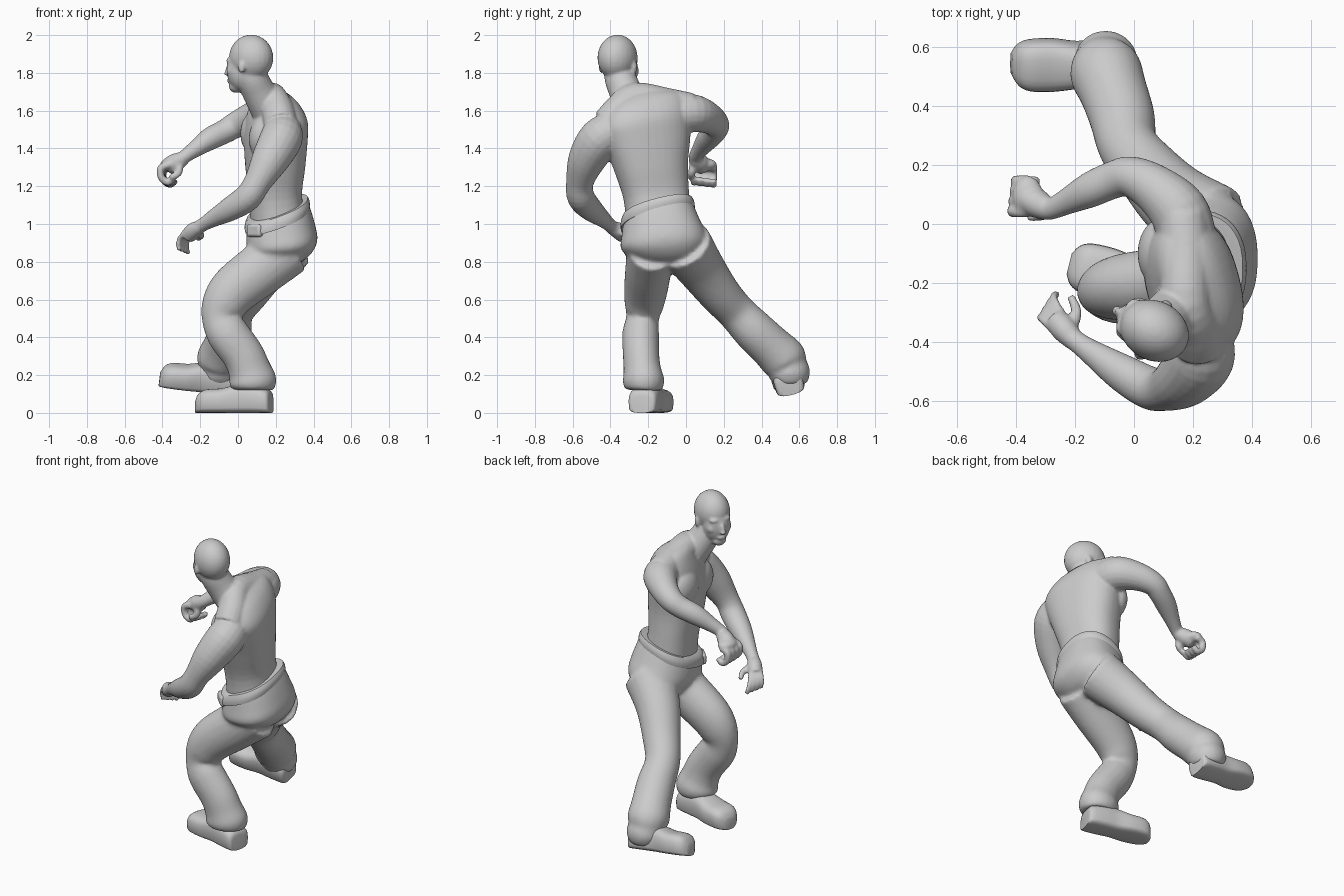
import bpy, bmesh
from math import cos, sin, pi, copysign
from mathutils import Vector, Matrix

if "Cube" in bpy.data.objects:
    bpy.data.objects.remove(bpy.data.objects["Cube"], do_unlink=True)

grey = bpy.data.materials.new("plain_grey")
grey.use_nodes = True
grey.diffuse_color = (0.6, 0.6, 0.6, 1)
grey.node_tree.nodes["Principled BSDF"].inputs["Base Color"].default_value = (0.6, 0.6, 0.6, 1)


def loft(bm, rings):
    """Skin a list of point rings into a closed solid."""
    rows = [[bm.verts.new(p) for p in ring] for ring in rings]
    n = len(rows[0])
    for a, b in zip(rows, rows[1:]):
        for i in range(n):
            bm.faces.new((a[i], a[(i + 1) % n], b[(i + 1) % n], b[i]))
    bm.faces.new(rows[0][::-1])
    bm.faces.new(rows[-1])


def spline(rows, steps=4):
    """Catmull-Rom interpolation of equal-length number rows."""
    pts = [Vector(r) for r in rows]
    pts = [pts[0]] + pts + [pts[-1]]
    out = []
    for a, b, c, d in zip(pts, pts[1:], pts[2:], pts[3:]):
        for k in range(steps):
            t = k / steps
            out.append(0.5 * (2 * b + (c - a) * t + (2 * a - 5 * b + 4 * c - d) * t * t
                              + (3 * b - a - 3 * c + d) * t ** 3))
    return out + [pts[-1]]


def tube(bm, rows, n=20, wide=1):
    """Limb through (x, y, z, radius) rows; wide scales it sideways."""
    path = spline(rows)
    side, rings = Vector((0.3, 1, 0.2)), []
    for i, p in enumerate(path):
        t = (path[min(i + 1, len(path) - 1)].xyz - path[max(i - 1, 0)].xyz).normalized()
        side = (side - t * side.dot(t)).normalized()
        up = t.cross(side)
        rings.append([p.xyz + p.w * (side * wide * cos(a) + up * sin(a))
                      for a in (2 * pi * k / n for k in range(n))])
    loft(bm, rings)


def ellipse(x, y, z, hx, hy, tilt_x=0, tilt_y=0, yaw=0, n=40, power=0.85):
    ring = []
    for k in range(n):
        c, s = cos(2 * pi * k / n), sin(2 * pi * k / n)
        ex, ey = hx * copysign(abs(c) ** power, c), hy * copysign(abs(s) ** power, s)
        dx, dy = ex * cos(yaw) - ey * sin(yaw), ex * sin(yaw) + ey * cos(yaw)
        ring.append(Vector((x + dx, y + dy, z + tilt_x * dx + tilt_y * dy)))
    return ring


def trunk(bm, rows):
    """Body through (x, y, z, half x, half y, tilt x, tilt y, yaw) rows."""
    loft(bm, [ellipse(*r) for r in spline(rows)])


def ball(bm, centre, radii, basis=Matrix()):
    m = Matrix.Translation(centre) @ basis @ Matrix.Diagonal((*radii, 1))
    bmesh.ops.create_uvsphere(bm, u_segments=24, v_segments=16, radius=1, matrix=m)


def finish(bm, name, voxel=0, iterations=4):
    bmesh.ops.recalc_face_normals(bm, faces=bm.faces)
    mesh = bpy.data.meshes.new(name)
    bm.to_mesh(mesh)
    bm.free()
    mesh.materials.append(grey)
    ob = bpy.data.objects.new(name, mesh)
    bpy.context.collection.objects.link(ob)
    bpy.context.view_layer.objects.active = ob
    for o in bpy.context.selected_objects:
        o.select_set(False)
    ob.select_set(True)
    if voxel:
        fuse = ob.modifiers.new("fuse", 'REMESH')
        fuse.mode, fuse.voxel_size, fuse.use_smooth_shade = 'VOXEL', voxel, True
        soft = ob.modifiers.new("soften", 'SMOOTH')
        soft.factor, soft.iterations = 0.5, iterations
    bpy.ops.object.shade_smooth_by_angle(angle=0.8)
    return ob


# Bare upper body: torso, chest and shoulder muscles
bm = bmesh.new()
trunk(bm, [(.21, -.145, 1.0, .14, .17, .3, .25, .2), (.198, -.157, 1.15, .136, .172, .1, .15, .22),
           (.197, -.185, 1.3, .152, .195, 0, .1, .24), (.2, -.205, 1.45, .158, .23, 0, .1, .26),
           (.207, -.215, 1.56, .148, .238, 0, .2, .26), (.2, -.22, 1.65, .108, .197, 0, .24, .26),
           (.178, -.25, 1.7, .065, .1, 0, .2, .2)])
for x, y, z in ((.095, -.1, 1.48), (.14, -.31, 1.45)):
    ball(bm, (x, y, z), (.083, .12, .12))
tube(bm, [(.225, -.41, 1.53, .09), (.21, -.35, 1.6, .088), (.175, -.27, 1.665, .085),
          (.175, -.1, 1.635, .085), (.165, .02, 1.61, .085)])

# Neck
tube(bm, [(.17, -.28, 1.6, .1), (.11, -.32, 1.7, .088), (.075, -.35, 1.78, .083), (.06, -.36, 1.86, .07)])

# Head, built in its own frame: x forward, y sideways, z up
fwd = Vector((-.88, .47, 0))
turn = Matrix((fwd, (-fwd.y, fwd.x, 0), (0, 0, 1))).transposed().to_4x4()
origin = Vector((.065, -.36, 1.86))


def head_ball(f, s, u, radii):
    ball(bm, origin + (turn @ Vector((f, s, u))), radii, turn)


head_ball(-.005, 0, .02, (.122, .102, .122))
head_ball(.052, 0, -.045, (.079, .083, .112))
head_ball(.083, 0, -.132, (.04, .044, .034))
head_ball(.128, 0, -.045, (.02, .014, .034))
head_ball(.14, 0, -.064, (.016, .019, .013))
head_ball(.115, 0, -.102, (.021, .03, .014))
for s in (-1, 1):
    head_ball(.095, s * .032, .006, (.028, .036, .016))
    head_ball(.086, s * .05, -.05, (.028, .028, .028))
    head_ball(.1, s * .034, -.02, (.022, .022, .014))
    head_ball(0, s * .1, -.03, (.02, .013, .032))

# Lowered arm and open hand
tube(bm, [(.235, -.38, 1.5, .1), (.228, -.455, 1.45, .113), (.17, -.525, 1.34, .1), (.103, -.562, 1.22, .073),
          (.05, -.555, 1.14, .073), (-.04, -.505, 1.08, .064), (-.13, -.445, 1.03, .046),
          (-.18, -.41, 1.0, .037), (-.22, -.38, .975, .036)])
tube(bm, [(-.2, -.4, .985, .034), (-.235, -.36, .965, .044), (-.265, -.325, .935, .041)])
tube(bm, [(-.215, -.36, .96, .021), (-.195, -.3, .94, .019), (-.215, -.245, .92, .014)], 10)
for k in range(4):
    o = Vector((-.01, -.016, .004)) * (k - 0.7)
    knuckles = [(-.255, -.315, .945, .017), (-.276, -.28, .915, .014),
                (-.282, -.262, .88, .0135), (-.273, -.255, .845, .013)]
    tube(bm, [(x + o.x * f, y + o.y * f, z + o.z * f, r)
              for (x, y, z, r), f in zip(knuckles, (1, 1.3, 1.5, 1.6))], 10)

# Raised arm and fist
tube(bm, [(.18, -.04, 1.58, .1), (.15, .045, 1.585, .1), (.07, .12, 1.56, .083), (-.01, .16, 1.525, .07),
          (-.07, .15, 1.49, .064), (-.15, .115, 1.45, .06), (-.23, .075, 1.395, .044),
          (-.285, .05, 1.355, .036), (-.32, .055, 1.33, .037)])
tube(bm, [(-.285, .045, 1.35, .036), (-.33, .07, 1.325, .05), (-.37, .09, 1.305, .045)])
ball(bm, (-.36, .093, 1.315), (.052, .07, .034))
tube(bm, [(-.31, .04, 1.32, .022), (-.315, .03, 1.27, .02), (-.36, .025, 1.245, .017)], 10)
for k in range(4):
    o = Vector((.004, .034, -.004)) * k
    curl = [(-.365, .043, 1.315, .022), (-.408, .043, 1.295, .021), (-.405, .043, 1.245, .02),
            (-.37, .043, 1.22, .019), (-.34, .043, 1.245, .017)]
    tube(bm, [(x + o.x, y + o.y, z + o.z, r) for x, y, z, r in curl], 10)
finish(bm, "bare_upper_body", 0.008, 5)

# Trousers: pelvis and both legs with bunched hems
bm = bmesh.new()
trunk(bm, [(.21, -.15, 1.075, .155, .178, .35, .25, 0), (.222, -.135, .98, .178, .206, .25, .22, 0),
           (.235, -.115, .89, .185, .228, .1, .12, 0), (.225, -.1, .82, .14, .17, 0, .05, 0),
           (.2, -.1, .78, .08, .09, 0, 0, 0)])
tube(bm, [(.265, -.18, .875, .15), (.13, -.198, .768, .142), (-.015, -.212, .655, .133), (-.075, -.222, .57, .119),
          (-.092, -.23, .5, .1), (-.055, -.24, .42, .112), (.025, -.238, .31, .111),
          (.06, -.232, .23, .114), (.078, -.225, .165, .128), (.08, -.225, .12, .11)], wide=.87)
tube(bm, [(.265, -.01, .89, .15), (.145, .075, .77, .13), (.05, .175, .635, .112), (-.02, .265, .535, .103),
          (-.04, .36, .435, .112), (-.07, .45, .35, .116), (-.095, .515, .285, .124),
          (-.1, .535, .245, .109), (-.095, .55, .2, .11), (-.095, .555, .15, .085)])
finish(bm, "trousers", 0.012, 9)

# Belt: flat band tilted with the hips
bm = bmesh.new()
band = [(-.034, .155, .178), (-.032, .17, .195), (-.01, .174, .198),
        (.012, .17, .194), (.03, .161, .186), (.032, .14, .165)]
loft(bm, [ellipse(.208, -.15, 1.052 + dz, hx, hy, .35, .25) for dz, hx, hy in band])
finish(bm, "belt")

# Buckle on the front of the belt
bm = bmesh.new()
face_dir = Vector((-.7, -.71, 0))
plate = Matrix((face_dir, (.71, -.7, 0), (0, 0, 1))).transposed().to_4x4()
bmesh.ops.create_cube(bm, size=1, matrix=Matrix.Translation((.092, -.287, .965)) @ plate
                      @ Matrix.Diagonal((.045, .1, .065, 1)))
buckle = finish(bm, "buckle")
edge = buckle.modifiers.new("round", 'BEVEL')
edge.width, edge.segments = 0.014, 3


# Shoes: flat-soled sections from heel to toe
def shoe(name, heel, toe, up):
    bm = bmesh.new()
    heel, axis = Vector(heel), Vector(toe) - Vector(heel)
    side = Vector(up).cross(axis).normalized()
    up = axis.cross(side).normalized()
    sections = [(0, .055, .09), (.04, .075, .125), (.25, .08, .15), (.45, .077, .15),
                (.65, .088, .13), (.85, .086, .125), (.95, .068, .105), (1, .035, .07)]
    rings = []
    for t, w, h in spline(sections, 3):
        ring = []
        for k in range(24):
            c, s = cos(2 * pi * k / 24), sin(2 * pi * k / 24)
            lift = 0.5 + 0.5 * copysign(abs(s) ** (0.75 if s > 0 else 0.35), s)
            ring.append(heel + axis * t + side * w * copysign(abs(c) ** 0.7, c) + up * h * lift)
        rings.append(ring)
    loft(bm, rings)
    finish(bm, name)


shoe("planted_shoe", (.175, -.235, 0), (-.22, -.135, 0), (0, 0, 1))
shoe("lifted_shoe", (-.02, .56, .095), (-.42, .55, .145), (0, -.25, 1))
